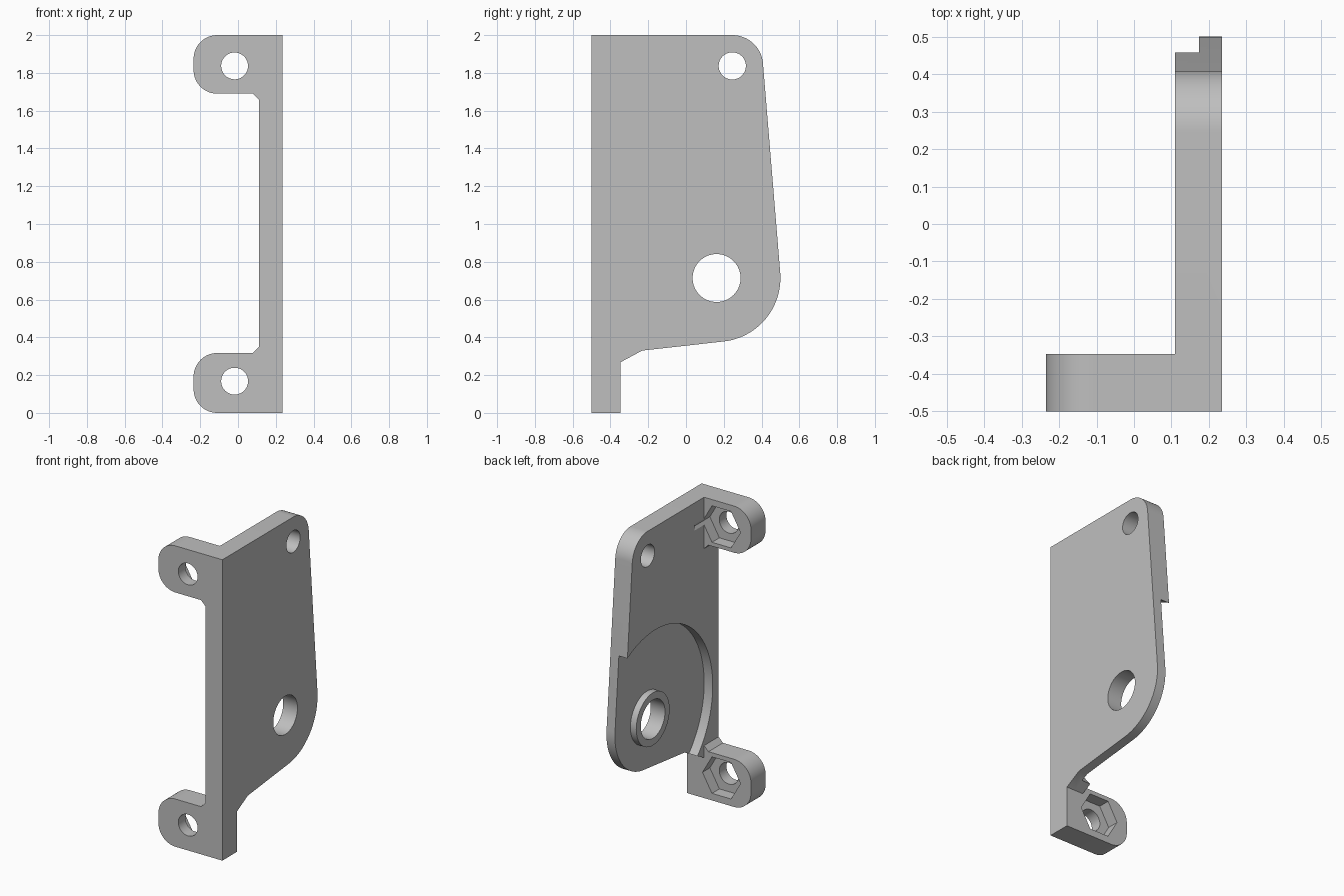
import bpy, bmesh
from math import sin, cos, radians, sqrt
from mathutils import Vector

if "Cube" in bpy.data.objects:
    bpy.data.objects.remove(bpy.data.objects["Cube"], do_unlink=True)

grey = bpy.data.materials.new("plain_grey")
grey.use_nodes = True
grey.diffuse_color = (0.52, 0.52, 0.52, 1)
grey.node_tree.nodes["Principled BSDF"].inputs["Base Color"].default_value = grey.diffuse_color


def arc(centre, radius, start, end, steps=24):
    """Points along an arc, angles in degrees."""
    angles = [radians(start + (end - start) * i / steps) for i in range(steps + 1)]
    return [(centre[0] + radius * cos(a), centre[1] + radius * sin(a)) for a in angles]


def circle(centre, radius, sides=64):
    return arc(centre, radius, 0, 360, sides)[:-1]


def prism(name, outline, axis, low, high):
    """Extrude an outline: along x it is (y, z), along y it is (x, z)."""
    def place(p, t):
        return Vector((t, *p)) if axis == "x" else Vector((p[0], t, p[1]))
    bm = bmesh.new()
    face = bm.faces.new([bm.verts.new(place(p, low)) for p in outline])
    top = bmesh.ops.extrude_face_region(bm, geom=[face])["geom"]
    moved = [v for v in top if isinstance(v, bmesh.types.BMVert)]
    bmesh.ops.translate(bm, verts=moved, vec=place((0, 0), high - low))
    bmesh.ops.recalc_face_normals(bm, faces=bm.faces)
    mesh = bpy.data.meshes.new(name)
    bm.to_mesh(mesh)
    bm.free()
    mesh.materials.append(grey)
    obj = bpy.data.objects.new(name, mesh)
    bpy.context.collection.objects.link(obj)
    return obj


def combine(target, tool, operation):
    """Apply a boolean and remove the tool object."""
    mod = target.modifiers.new("boolean", "BOOLEAN")
    mod.operation, mod.object, mod.solver = operation, tool, "EXACT"
    bpy.context.view_layer.objects.active = target
    bpy.ops.object.modifier_apply(modifier=mod.name)
    bpy.data.objects.remove(tool, do_unlink=True)


inner, outer, floor = 0.11, 0.235, 0.173
front, lug_back = -0.5, -0.347
pivot, small = (0.162, 0.714), (0.245, 1.837)

# Side plate with rounded corners and a narrow foot
side = [(front, 0), (lug_back, 0), (lug_back, 0.268), (-0.232, 0.33)]
side += arc(pivot, 0.338, -84, 4.6) + arc(small, 0.163, 4.6, 90) + [(front, 2)]
bracket = prism("bracket", side, "x", inner, outer)

# Round recess in the inner face, with a raised collar
combine(bracket, prism("recess", circle(pivot, 0.6, 128), "x", 0, floor), "DIFFERENCE")
combine(bracket, prism("collar", circle(pivot, 0.175), "x", 0.13, floor + 0.02), "UNION")

# Two mounting lugs, each with a chamfer where it meets the plate
lug_z = 0.168
for name, flip in (("lower_lug", False), ("upper_lug", True)):
    height = 0.31 if flip else 0.317
    r = 0.125
    lug = [(0.17, 0)] + arc((-0.235 + r, r), r, 270, 180)
    lug += arc((-0.235 + r, height - r), r, 180, 90)
    lug += [(0.078, height), (inner, height + 0.032), (0.17, height + 0.032)]
    if flip:
        lug = [(x, 2 - z) for x, z in lug]
    combine(bracket, prism(name, lug, "y", front, lug_back), "UNION")

# Bolt holes and hexagonal nut pockets
for z in (lug_z, 2 - 0.163):
    centre = (-0.018, z)
    combine(bracket, prism("bolt_hole", circle(centre, 0.071), "y", -0.6, -0.3), "DIFFERENCE")
    combine(bracket, prism("nut_pocket", circle(centre, 0.14, 6), "y", -0.425, -0.247), "DIFFERENCE")

# Holes through the plate
for centre, radius in ((pivot, 0.127), (small, 0.072)):
    combine(bracket, prism("plate_hole", circle(centre, radius), "x", 0, 0.4), "DIFFERENCE")

# Smooth curved walls, crisp edges
bpy.ops.object.select_all(action="DESELECT")
bracket.select_set(True)
bpy.context.view_layer.objects.active = bracket
bpy.ops.object.shade_smooth_by_angle(angle=radians(25))
